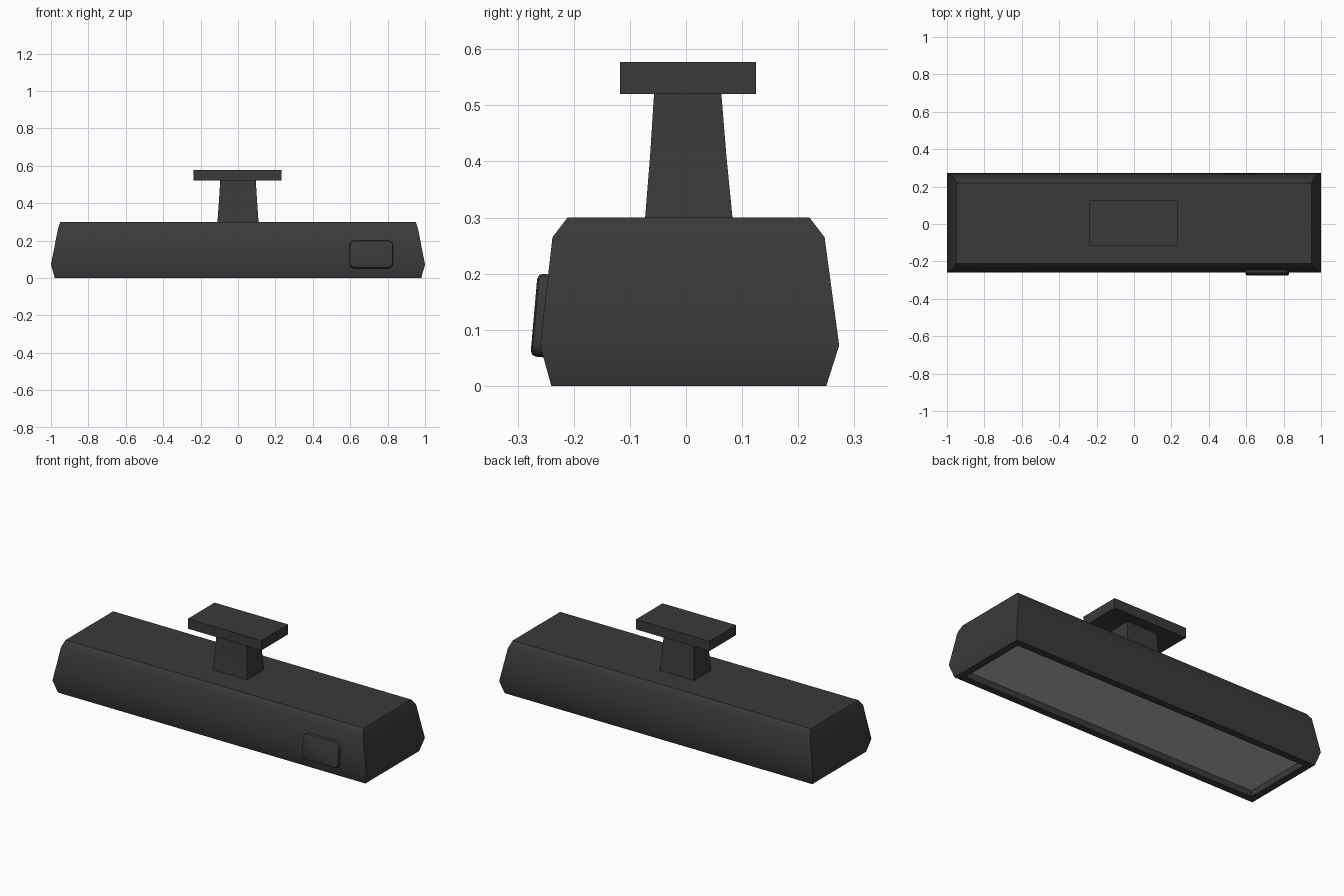
import bpy, bmesh, math
from mathutils import Matrix

if "Cube" in bpy.data.objects:
    bpy.data.objects.remove(bpy.data.objects["Cube"])


def mat(name, v):
    m = bpy.data.materials.new(name)
    m.diffuse_color = (v, v, v, 1)
    m.use_nodes = True
    m.node_tree.nodes["Principled BSDF"].inputs["Base Color"].default_value = m.diffuse_color
    return m


black = mat("dark plastic", 0.042)
grey = mat("grey glass", 0.5)


def finish(bm, name, angle=None):
    bmesh.ops.recalc_face_normals(bm, faces=bm.faces)
    me = bpy.data.meshes.new(name)
    bm.to_mesh(me)
    bm.free()
    ob = bpy.data.objects.new(name, me)
    bpy.context.collection.objects.link(ob)
    me.materials.append(black)
    if angle:
        bpy.ops.object.select_all(action='DESELECT')
        ob.select_set(True)
        bpy.context.view_layer.objects.active = ob
        bpy.ops.object.shade_smooth_by_angle(angle=math.radians(angle))
    return ob


def loft(rings):
    """Stack of rectangles (x0, x1, y0, y1, z), joined and capped."""
    bm = bmesh.new()
    prev = first = None
    for x0, x1, y0, y1, z in rings:
        ring = [bm.verts.new((x, y, z)) for x, y in
                ((x0, y0), (x1, y0), (x1, y1), (x0, y1))]
        if prev:
            for i in range(4):
                j = (i + 1) % 4
                bm.faces.new((prev[i], prev[j], ring[j], ring[i]))
        else:
            first = ring
        prev = ring
    bm.faces.new(first[::-1])
    bm.faces.new(prev)
    return bm


# Housing: starts at the recessed panel, runs out over the rim and up the sides
rim = 0.04
body = finish(loft([
    (-0.98 + rim, 0.98 - rim, -0.24 + rim, 0.25 - rim, 0.035),
    (-0.98 + rim, 0.98 - rim, -0.24 + rim, 0.25 - rim, 0.0),
    (-0.98, 0.98, -0.24, 0.25, 0.0),
    (-1.0, 1.0, -0.26, 0.273, 0.072),
    (-0.962, 0.962, -0.238, 0.247, 0.265),
    (-0.95, 0.95, -0.211, 0.22, 0.30)]), "housing", 40)

# Grey panel on the underside: the recessed horizontal face
body.data.materials.append(grey)
for f in body.data.polygons:
    if abs(f.normal.z) > 0.99 and abs(f.center.z - 0.035) < 0.005:
        f.material_index = 1

# Neck, slightly flared towards the housing
finish(loft([
    (-0.11, 0.11, -0.073, 0.083, 0.298),
    (-0.102, 0.102, -0.064, 0.072, 0.41),
    (-0.095, 0.095, -0.057, 0.063, 0.521)]), "neck", 30)

# Mounting plate
finish(loft([
    (-0.237, 0.232, -0.118, 0.125, 0.52),
    (-0.237, 0.232, -0.118, 0.125, 0.577)]), "mounting_plate")


# Rounded sensor button on the front face
def rounded(bm, w, h, r, y):
    pts = []
    for k, (sx, sz) in enumerate(((1, 1), (-1, 1), (-1, -1), (1, -1))):
        for s in range(6):
            a = math.radians(90 * k + 18 * s)
            pts.append(bm.verts.new((sx * (w - r) + r * math.cos(a), y,
                                     sz * (h - r) + r * math.sin(a))))
    return pts


bm = bmesh.new()
prev = None
for inset, y in ((0, 0.03), (0, -0.01), (0.003, -0.016), (0.01, -0.019)):
    ring = rounded(bm, 0.117 - inset, 0.074 - inset, 0.03 - inset, y)
    if prev:
        n = len(ring)
        for i in range(n):
            bm.faces.new((prev[i], prev[(i + 1) % n], ring[(i + 1) % n], ring[i]))
    else:
        bm.faces.new(ring)
    prev = ring
bm.faces.new(prev)
bm.transform(Matrix.Translation((0.713, -0.252, 0.125))
             @ Matrix.Rotation(math.radians(-5), 4, 'X'))
finish(bm, "sensor_button", 40)
